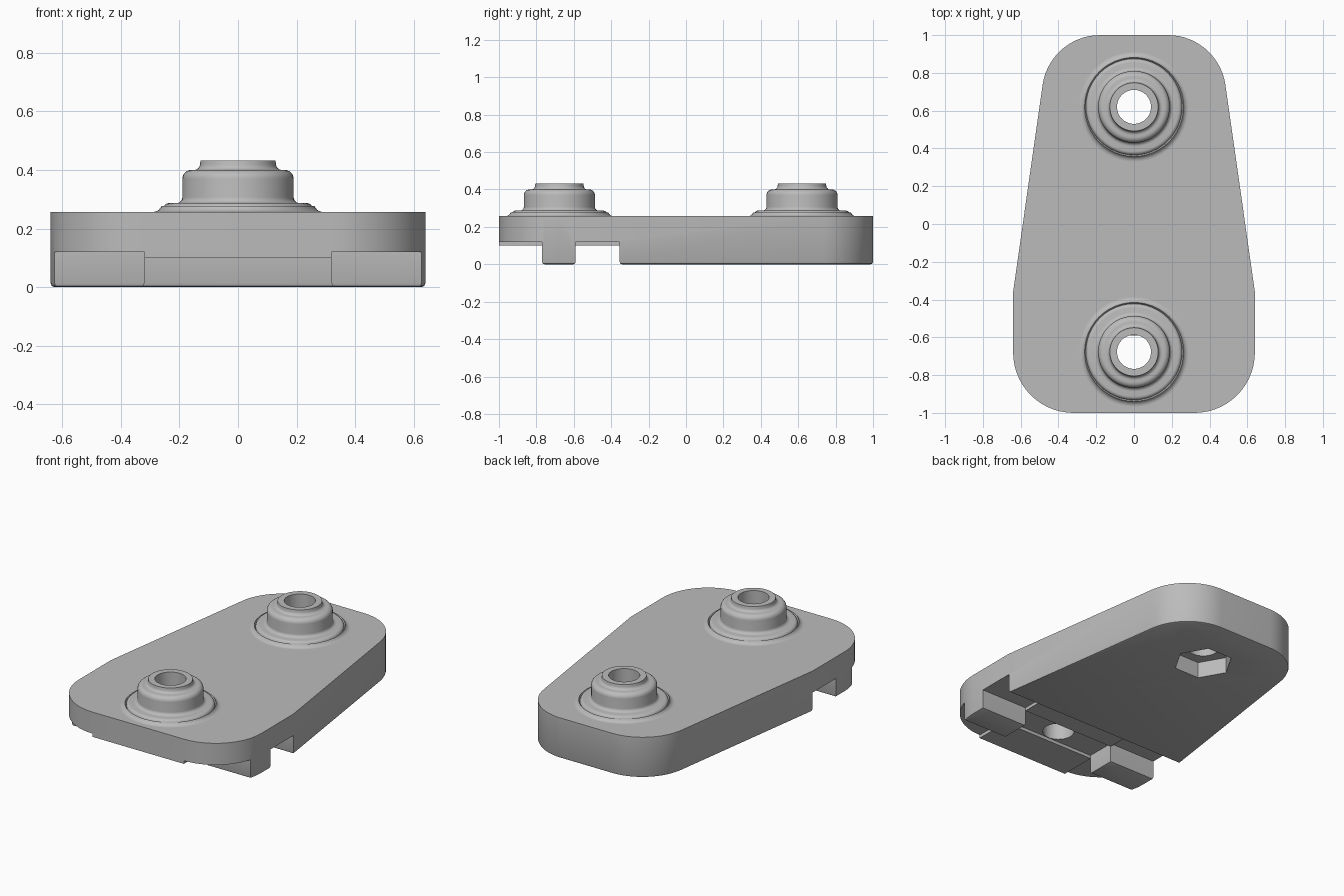
import bpy, bmesh
from math import sin, cos, pi, radians
from mathutils import Vector

if "Cube" in bpy.data.objects:
    bpy.data.objects.remove(bpy.data.objects["Cube"], do_unlink=True)

grey = bpy.data.materials.new("plain grey")
grey.use_nodes = True
grey.diffuse_color = (0.5, 0.5, 0.5, 1)
grey.node_tree.nodes["Principled BSDF"].inputs["Base Color"].default_value = (0.5, 0.5, 0.5, 1)

TOP = 0.257           # plate top
STEP = 0.12           # underside of the stepped front end
PAD = 0.10            # underside of the raised pads
NOTCH = -0.355        # where the stepped end begins
TAB = (-0.77, -0.59)  # tab extent along y
HALF = 0.32           # half width between the tabs
HOLE = 0.09
BOSSES = {"front": -0.677, "back": 0.62}


def add_object(name, bm):
    bmesh.ops.recalc_face_normals(bm, faces=bm.faces)
    mesh = bpy.data.meshes.new(name)
    bm.to_mesh(mesh)
    bm.free()
    mesh.materials.append(grey)
    ob = bpy.data.objects.new(name, mesh)
    bpy.context.collection.objects.link(ob)
    return ob


def prism(name, outline, z0, z1):
    bm = bmesh.new()
    face = bm.faces.new([bm.verts.new((x, y, z0)) for x, y in outline])
    ext = bmesh.ops.extrude_face_region(bm, geom=[face])
    bmesh.ops.translate(bm, vec=(0, 0, z1 - z0),
                        verts=[v for v in ext["geom"] if isinstance(v, bmesh.types.BMVert)])
    return add_object(name, bm)


def box(name, x, y0, y1, z0, z1):
    return prism(name, [(-x, y0), (x, y0), (x, y1), (-x, y1)], z0, z1)


def arc(cx, cy, r, a0, a1, n):
    angles = [radians(a0 + (a1 - a0) * i / n) for i in range(n + 1)]
    return [(cx + r * cos(a), cy + r * sin(a)) for a in angles]


def cut(target, cutter):
    mod = target.modifiers.new("cut", "BOOLEAN")
    mod.operation = "DIFFERENCE"
    mod.solver = "EXACT"
    mod.object = cutter
    bpy.context.view_layer.objects.active = target
    bpy.ops.object.modifier_apply(modifier=mod.name)
    bpy.data.objects.remove(cutter, do_unlink=True)


def smooth(ob):
    bpy.ops.object.select_all(action="DESELECT")
    ob.select_set(True)
    bpy.context.view_layer.objects.active = ob
    bpy.ops.object.shade_smooth_by_angle(angle=radians(35))


# Tapered plate: wide rounded front, narrower rounded back
right_half = (arc(HALF, -0.68, 0.32, -90, 0, 14) + [(0.64, -0.36)]
              + arc(0.18, 0.693, 0.307, 8.1, 90, 14))
plate = prism("base_plate", right_half + [(-x, y) for x, y in reversed(right_half)], 0, TOP)

# Stepped front end, leaving a tab on each side
cut(plate, box("front_cutter", 1, -1.2, TAB[0], -0.2, STEP))
cut(plate, box("rear_cutter", 1, TAB[1], NOTCH, -0.2, STEP))
cut(plate, box("middle_cutter", HALF, -1.1, NOTCH - 0.05, -0.3, STEP))

# Softened lower edges
bm = bmesh.new()
bm.from_mesh(plate.data)
low = [e for e in bm.edges if all(v.co.z < 1e-4 for v in e.verts)
       and len(e.link_faces) == 2 and e.calc_face_angle(0) > 0.5]
bmesh.ops.bevel(bm, geom=low, offset=0.013, segments=2, profile=0.5,
                affect="EDGES", clamp_overlap=True)
bm.to_mesh(plate.data)
bm.free()

# Hexagonal pocket under the back boss, and through holes
back = BOSSES["back"]
cut(plate, prism("pocket_cutter", arc(0, back, 0.17, 0, 300, 5), -0.1, PAD))
for y in BOSSES.values():
    cut(plate, prism("hole_cutter", arc(0, y, HOLE, 0, 352.5, 47), -0.2, TOP + 0.1))
smooth(plate)

# Thin pads either side of the tab row
box("front_pad", HALF, -1, TAB[0], PAD, STEP)
box("rear_pad", HALF, TAB[1], NOTCH, PAD, STEP)

# Stepped round bosses, lathed from a profile of filleted shoulders
profile = ([(0.29, TOP)]
           + arc(0.29, 0.287, 0.03, -100, -160, 4)
           + arc(0.235, 0.267, 0.02, 0, 90, 5)
           + arc(0.21, 0.307, 0.02, -90, -180, 5)
           + arc(0.16, 0.37, 0.03, 0, 90, 6)
           + arc(0.15, 0.42, 0.02, -90, -180, 5)
           + [(0.128, 0.432), (HOLE, 0.432), (HOLE, TOP)])
for place, y in BOSSES.items():
    bm = bmesh.new()
    verts = [bm.verts.new((r, y, z)) for r, z in profile]
    edges = [bm.edges.new(pair) for pair in zip(verts, verts[1:])]
    bmesh.ops.spin(bm, geom=verts + edges, cent=(0, y, 0), axis=(0, 0, 1),
                   angle=2 * pi, steps=48, use_merge=True)
    bmesh.ops.remove_doubles(bm, verts=bm.verts, dist=1e-5)
    boss = add_object(place + "_boss", bm)
    # face normals point away from the boss wall
    bm = bmesh.new()
    bm.from_mesh(boss.data)
    rim = max(bm.faces, key=lambda f: f.calc_center_median().z)
    if rim.normal.z < 0:
        bmesh.ops.reverse_faces(bm, faces=bm.faces)
    bm.to_mesh(boss.data)
    bm.free()
    smooth(boss)
